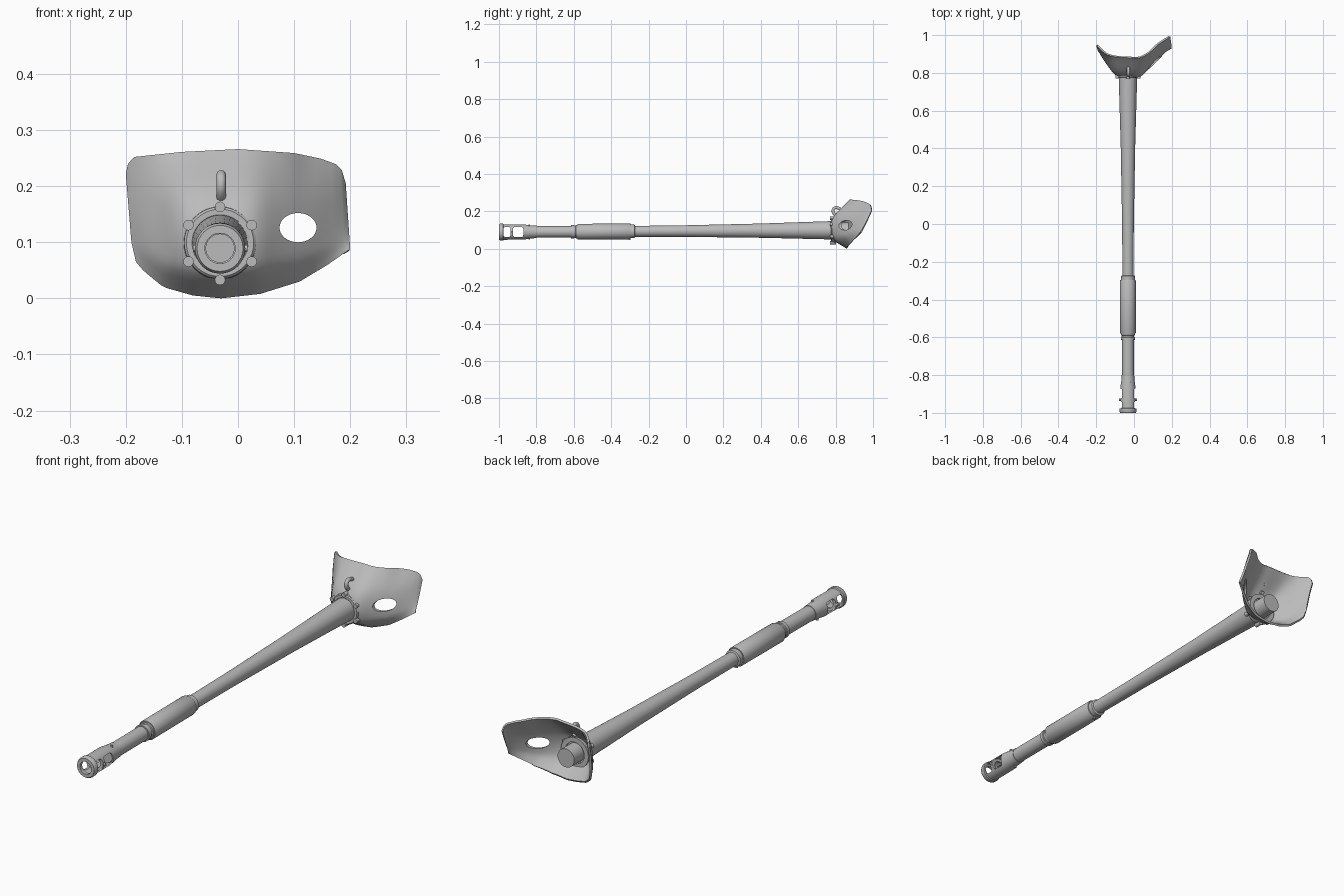
import bpy, bmesh, math
from mathutils import Matrix, Vector

if "Cube" in bpy.data.objects:
    bpy.data.objects.remove(bpy.data.objects["Cube"])

AX = -0.032                                   # barrel axis x


def axis_z(y):                                # barrel droops slightly to the front
    return 0.099 + (y - 0.78) * 0.0056


grey = bpy.data.materials.new("steel grey")
grey.diffuse_color = (0.5, 0.5, 0.5, 1)
grey.use_nodes = True
grey.node_tree.nodes["Principled BSDF"].inputs["Base Color"].default_value = grey.diffuse_color


def finish(name, bm, angle=35):
    me = bpy.data.meshes.new(name)
    bm.to_mesh(me)
    bm.free()
    ob = bpy.data.objects.new(name, me)
    bpy.context.collection.objects.link(ob)
    me.materials.append(grey)
    smooth(ob, angle)
    return ob


def smooth(ob, angle=35):
    bpy.ops.object.select_all(action='DESELECT')
    ob.select_set(True)
    bpy.context.view_layer.objects.active = ob
    bpy.ops.object.shade_smooth_by_angle(angle=math.radians(angle))


def lathe(name, profile, n=32, closed=False):
    """Turn (y, radius) points around the barrel axis."""
    bm = bmesh.new()
    rings = []
    for y, r in profile:
        rings.append([bm.verts.new((AX + r * math.cos(2 * math.pi * k / n), y,
                                    axis_z(y) + r * math.sin(2 * math.pi * k / n))) for k in range(n)])
    pairs = list(zip(rings, rings[1:]))
    if closed:
        pairs.append((rings[-1], rings[0]))
    for a, b in pairs:
        for k in range(n):
            bm.faces.new((a[k], a[(k + 1) % n], b[(k + 1) % n], b[k]))
    if not closed:
        bm.faces.new(rings[0])
        bm.faces.new(rings[-1])
    bmesh.ops.recalc_face_normals(bm, faces=bm.faces)
    return finish(name, bm)


def rod(name, centre, direction, r, length, n=12, scale=(1, 1, 1)):
    bm = bmesh.new()
    rot = Vector(direction).to_track_quat('Z', 'Y').to_matrix().to_4x4()
    bmesh.ops.create_cone(bm, cap_ends=True, segments=n, radius1=r, radius2=r, depth=length,
                          matrix=Matrix.Translation(centre) @ Matrix.Diagonal((*scale, 1)) @ rot)
    return finish(name, bm)


def apply(ob, mod):
    bpy.context.view_layer.objects.active = ob
    bpy.ops.object.modifier_apply(modifier=mod.name)


def cut(ob, cutter):
    m = ob.modifiers.new("cut", 'BOOLEAN')
    m.operation, m.solver, m.object = 'DIFFERENCE', 'EXACT', cutter
    apply(ob, m)
    bpy.data.objects.remove(cutter, do_unlink=True)
    smooth(ob)


def interp(xs, ys, x, curved=True):
    """Hermite (or linear) interpolation through a few control points."""
    i = max(k for k in range(len(xs) - 1) if xs[k] <= x + 1e-9)
    h = xs[i + 1] - xs[i]
    t = (x - xs[i]) / h
    if not curved:
        return ys[i] + (ys[i + 1] - ys[i]) * t

    def slope(k):
        a, b = max(k - 1, 0), min(k + 1, len(xs) - 1)
        return (ys[b] - ys[a]) / (xs[b] - xs[a])
    return ((2 * t**3 - 3 * t**2 + 1) * ys[i] + (t**3 - 2 * t**2 + t) * h * slope(i)
            + (3 * t**2 - 2 * t**3) * ys[i + 1] + (t**3 - t**2) * h * slope(i + 1))


# Curved shield plate: depth control rows over the plate height
CX = [-0.2, -0.15, -0.1, -0.03, 0.03, 0.08, 0.13, 0.2]
ROWS = [0, 0.2, 0.6, 1]
DEPTH = [[0.915, 0.88, 0.865, 0.86, 0.86, 0.87, 0.89, 0.93],
         [0.92, 0.85, 0.80, 0.785, 0.79, 0.825, 0.87, 0.945],
         [0.93, 0.865, 0.80, 0.785, 0.79, 0.835, 0.89, 0.97],
         [0.945, 0.90, 0.885, 0.88, 0.88, 0.905, 0.95, 0.992]]
TOP = ([-0.2, -0.196, -0.185, -0.1, 0, 0.1, 0.15, 0.18, 0.192, 0.2],
       [0.222, 0.24, 0.252, 0.261, 0.266, 0.259, 0.249, 0.239, 0.228, 0.205])
LOW = ([-0.2, -0.19, -0.175, -0.135, -0.08, -0.03, 0.04, 0.11, 0.16, 0.2],
       [0.10, 0.065, 0.05, 0.02, 0.005, 0.0, 0.008, 0.03, 0.06, 0.088])
xs = sorted(set([round(-0.2 + 0.01 * k, 3) for k in range(41)] + [-0.196, -0.185, 0.192, -0.175]))
bm = bmesh.new()
NV = 20
grid = []
for x in xs:
    zb, zt = interp(*LOW, x, False), interp(*TOP, x, False)
    col = [interp(CX, row, x) for row in DEPTH]
    line = []
    for j in range(NV + 1):
        v = j / NV
        z = zb + (zt - zb) * v
        # side edges lean a little
        lean = 0.01 * (1 - v) if x < 0 else -0.008 * v
        line.append(bm.verts.new((x + lean * (abs(x) / 0.2)**4, interp(ROWS, col, v), z)))
    grid.append(line)
for a, b in zip(grid, grid[1:]):
    for j in range(NV):
        bm.faces.new((a[j], b[j], b[j + 1], a[j + 1]))
shield = finish("shield_plate", bm)
m = shield.modifiers.new("thickness", 'SOLIDIFY')
m.thickness, m.offset = 0.009, -1
apply(shield, m)
cut(shield, rod("sight_cutter", (0.107, 0.88, 0.126), (0, 1, 0), 0.033, 0.4, 32, (1, 1, 0.79)))

# Barrel with thick sleeve and collars, its rear stub passing through the shield
lathe("barrel", [(-0.86, 0.022), (-0.86, 0.031), (-0.615, 0.031), (-0.615, 0.036), (-0.60, 0.036),
                 (-0.598, 0.033), (-0.59, 0.033), (-0.588, 0.037), (-0.58, 0.037), (-0.58, 0.040),
                 (-0.576, 0.042), (-0.30, 0.042), (-0.296, 0.040), (-0.296, 0.036), (-0.275, 0.036),
                 (-0.272, 0.029), (0.0, 0.031), (0.4, 0.038), (0.78, 0.049), (0.80, 0.049),
                 (0.80, 0.04), (0.87, 0.04)])

# Hollow muzzle brake with two windows on each side
brake = lathe("muzzle_brake", [(-0.80, 0.033), (-0.83, 0.035), (-0.87, 0.041), (-0.975, 0.041),
                               (-0.978, 0.045), (-0.993, 0.045), (-1.0, 0.041), (-1.0, 0.027),
                               (-0.985, 0.027), (-0.982, 0.035), (-0.938, 0.035), (-0.936, 0.025),
                               (-0.927, 0.025), (-0.925, 0.035), (-0.865, 0.035), (-0.835, 0.029),
                               (-0.80, 0.029)], closed=True)
for y0, y1 in ((-0.976, -0.938), (-0.925, -0.870)):
    bm = bmesh.new()
    c = (AX, (y0 + y1) / 2, axis_z(y0))
    bmesh.ops.create_cube(bm, size=1, matrix=Matrix.Translation(c) @ Matrix.Diagonal((0.2, y1 - y0, 0.054, 1)))
    edges = [e for e in bm.edges if abs(e.verts[0].co.x - e.verts[1].co.x) > 0.1]
    bmesh.ops.bevel(bm, geom=edges, offset=0.011, segments=4, profile=0.5, affect='EDGES')
    cut(brake, finish("window_cutter", bm))

# Small bolts on the brake sides and locking pins on its neck
for s in (-1, 1):
    rod("brake_bolt", (AX + s * 0.042, -0.931, axis_z(-0.93)), (1, 0, 0), 0.006, 0.013)
    rod("neck_pin", (AX + 0.012 * s, -0.838, axis_z(-0.84) + s * 0.034), (0, 0, 1), 0.005, 0.012)
rod("sleeve_pin", (AX, -0.302, axis_z(-0.3) - 0.041), (0, 0, 1), 0.006, 0.012)

# Mounting flange with six bolts
lathe("flange", [(0.778, 0.046), (0.775, 0.050), (0.775, 0.060), (0.779, 0.064), (0.81, 0.066),
                 (0.81, 0.046)], 40, closed=True)
for k in range(6):
    a = math.radians(30 + 60 * k)
    rod("flange_bolt", (AX + 0.065 * math.cos(a), 0.785, 0.098 + 0.065 * math.sin(a)),
        (0, 1, 0), 0.0095, 0.032, 12)

# Lifting hook above the flange
cu = bpy.data.curves.new("lifting_hook", 'CURVE')
cu.dimensions = '3D'
cu.bevel_depth, cu.bevel_resolution, cu.use_fill_caps = 0.0085, 3, True
sp = cu.splines.new('BEZIER')
pts = [(0.815, 0.172), (0.797, 0.182), (0.786, 0.203), (0.797, 0.219), (0.818, 0.216), (0.835, 0.206)]
sp.bezier_points.add(len(pts) - 1)
for p, (y, z) in zip(sp.bezier_points, pts):
    p.co = (AX + 0.002, y, z)
    p.handle_left_type = p.handle_right_type = 'AUTO'
sp.resolution_u = 5
cu.materials.append(grey)
bpy.context.collection.objects.link(bpy.data.objects.new("lifting_hook", cu))
